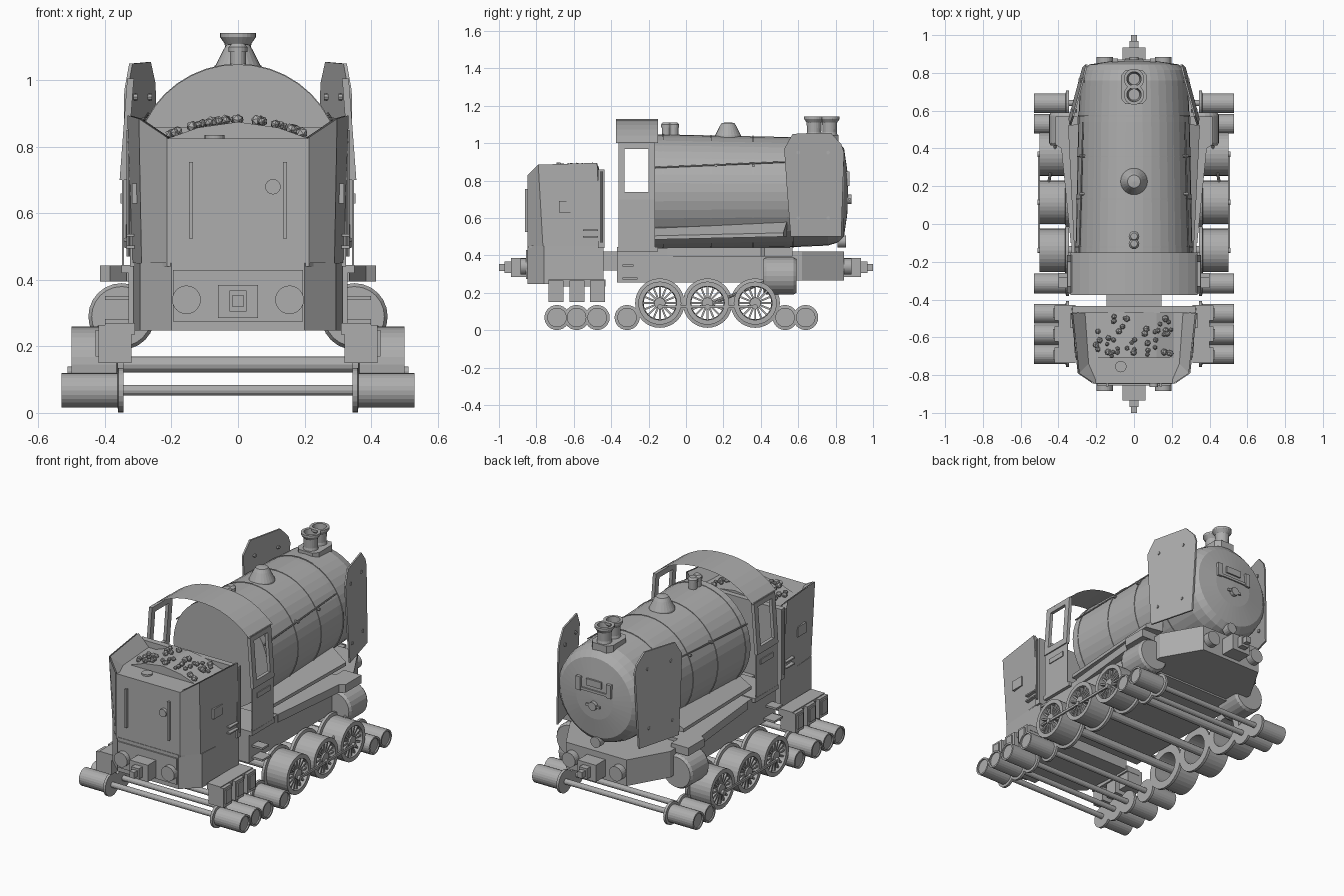
import bpy, bmesh, math, random
from mathutils import Matrix, Vector

cube = bpy.data.objects.get("Cube")
if cube:
    bpy.data.objects.remove(cube)

GREY = (0.42, 0.42, 0.42, 1)
mat = bpy.data.materials.new("plain_grey")
mat.use_nodes = True
mat.diffuse_color = GREY
mat.node_tree.nodes["Principled BSDF"].inputs["Base Color"].default_value = GREY


def finish(bm, name, mirror=False):
    bmesh.ops.remove_doubles(bm, verts=bm.verts[:], dist=1e-5)
    bmesh.ops.recalc_face_normals(bm, faces=bm.faces[:])
    me = bpy.data.meshes.new(name)
    bm.to_mesh(me)
    bm.free()
    me.materials.append(mat)
    ob = bpy.data.objects.new(name, me)
    bpy.context.collection.objects.link(ob)
    if mirror:
        ob.modifiers.new("mirror", "MIRROR").use_mirror_merge = False
    return ob


def prism(name, pts, axis, a, b, mirror=False, warp=None):
    """Extrude a polygon along an axis from a to b."""
    bm = bmesh.new()
    i = "XYZ".index(axis)

    def at(p, h):
        co = list(p)
        co.insert(i, h)
        return bm.verts.new(co)
    lo = [at(p, a) for p in pts]
    hi = [at(p, b) for p in pts]
    bm.faces.new(lo)
    bm.faces.new(hi)
    n = len(pts)
    for k in range(n):
        bm.faces.new((lo[k], lo[(k + 1) % n], hi[(k + 1) % n], hi[k]))
    if warp:
        for v in bm.verts:
            v.co = warp(v.co)
    return finish(bm, name, mirror)


def sheet(name, edge_a, edge_b, mirror=False):
    """Thin skin between two matching point rows."""
    bm = bmesh.new()
    a, b = [[bm.verts.new(p) for p in row] for row in (edge_a, edge_b)]
    for k in range(len(a) - 1):
        bm.faces.new((a[k], a[k + 1], b[k + 1], b[k]))
    return finish(bm, name, mirror)


def box(name, x, y, z, mirror=False):
    pts = [(x[0], y[0]), (x[1], y[0]), (x[1], y[1]), (x[0], y[1])]
    return prism(name, pts, "Z", z[0], z[1], mirror)


def lathe(name, prof, axis, c, mirror=False, seg=24):
    """Spin (radius, height) points about an axis through c."""
    bm = bmesh.new()
    put = {"X": lambda r, h: (h, r, 0), "Y": lambda r, h: (r, h, 0),
           "Z": lambda r, h: (r, 0, h)}[axis]
    vs = [bm.verts.new(Vector(put(r, h)) + Vector(c)) for r, h in prof]
    es = [bm.edges.new(p) for p in zip(vs, vs[1:])]
    ax = Vector([float(axis == k) for k in "XYZ"])
    bmesh.ops.spin(bm, geom=vs + es, cent=c, axis=ax, angle=math.tau, steps=seg, use_merge=True)
    return finish(bm, name, mirror)


def rod(name, r, h0, h1, axis, c, mirror=False, seg=24):
    return lathe(name, [(0, h0), (r, h0), (r, h1), (0, h1)], axis, c, mirror, seg)


def bar(name, p, q, r, mirror=False):
    p, q = Vector(p), Vector(q)
    m = Matrix.Translation((p + q) / 2) @ (q - p).to_track_quat("Z", "Y").to_matrix().to_4x4()
    bm = bmesh.new()
    bmesh.ops.create_cone(bm, cap_ends=True, segments=8, radius1=r, radius2=r,
                          depth=(q - p).length, matrix=m)
    return finish(bm, name, mirror)


def sym(half):
    """Complete a plan outline from its +x half."""
    return half + [(-x, y) for x, y in reversed(half)]


# Boiler with tapered shell and domed front
lathe("boiler", [(0, -.165), (.31, -.165), (.295, .54), (.285, .76), (.268, .815),
                 (.235, .845), (.12, .862), (0, .866)], "Y", (0, 0, .738), seg=40)
for y in (-.125, .13, .355, .57):
    r = .31 - .021 * (y + .165)
    lathe("boiler_band", [(r - .01, y), (r + .003, y), (r + .003, y + .006), (r - .01, y + .006)],
          "Y", (0, 0, .738), seg=40)
bar("boiler_handrail", (.29, -.165, .87), (.27, .54, .9), .004, True)
for y in (.16, .36):
    bar("handrail_stud", (.26, y, .88), (.288, y, .88), .008, True)
lathe("steam_dome", [(.075, 1), (.07, 1.04), (.045, 1.09), (.034, 1.108), (0, 1.112)], "Z", (0, .225, 0))
for y in (-.065, -.105):
    rod("whistle", .024, 1.02, 1.085, "Z", (0, y, 0), seg=16)
    lathe("whistle_cap", [(.028, 1.085), (.028, 1.1), (.018, 1.112), (0, 1.112)], "Z", (0, y, 0), seg=16)

# Twin chimney on a chamfered base
prism("chimney_base", sym([(.045, .635), (.07, .665), (.07, .785), (.045, .815)]), "Z", .98, 1.045)
for y in (.685, .768):
    lathe("chimney", [(.045, 1.03), (.038, 1.06), (.04, 1.11), (.054, 1.13), (.054, 1.143),
                      (.038, 1.143), (.03, 1.05), (0, 1.05)], "Z", (0, y, 0))

# Smokebox door fittings
box("door_plate", (-.05, .05), (.855, .872), (.81, .85))
box("door_rail", (-.1, .1), (.858, .872), (.775, .79))
box("door_bracket", (.085, .115), (.835, .875), (.77, .85), True)
rod("door_handle", .025, .86, .885, "Y", (0, 0, .7), seg=12)
box("door_lever", (-.045, .045), (.87, .88), (.693, .707))
rod("front_lamp", .032, .81, .855, "Y", (0, 0, .475), seg=16)


# Smoke deflectors, converging forward and leaning slightly inward
def lean(v):
    return Vector((v.x + .341 - .27 * (v.y - .54) - .03 * (v.z - .7), v.y, v.z))


prism("smoke_deflector", [(.56, .5), (.83, .5), (.845, .95), (.83, .995), (.775, 1.055),
                          (.57, 1.05), (.525, .97), (.54, .75)], "X", -.005, .005, True, lean)
for y, z in ((.6, .95), (.76, .95), (.6, .6), (.76, .6)):
    x = lean(Vector((0, y, z))).x
    bar("deflector_stud", (x - .015, y, z), (x + .009, y, z), .01, True)

# Main chassis, front deck, running boards and sloping shelves
prism("chassis", sym([(.33, -.37), (.33, .5)]), "Z", .255, .44)
prism("front_deck", sym([(.33, .45), (.33, .62), (.2, .845)]), "Z", .265, .42)


def shelf_slope(v):
    outer = .315 + .05 * (v.y + .165)
    top = .505 + .55 * (outer - v.x)
    return Vector((v.x, v.y, (top if v.z > .5 else .485) + .03 * max(v.y, 0)))


prism("side_shelf", [(.24, -.165), (.315, -.165), (.349, .52), (.24, .54)],
      "Z", 0, 1, True, shelf_slope)
prism("running_board", [(.3, -.1), (.335, -.1), (.385, .4), (.415, .42), (.415, .57), (.3, .57)],
      "Z", .395, .443, True)
lathe("cylinder", [(0, .415), (.09, .415), (.1, .43), (.1, .575), (.09, .59), (0, .59)],
      "Y", (.35, 0, .29), True)
box("cab_step", (.3, .4), (-.34, -.28), (.34, .352), True)
box("lower_step", (.3, .4), (-.34, -.26), (.27, .282), True)


# Cab sides around the window, and a thin arched roof
def side_lean(v):
    return Vector((v.x + .346 - .075 * max(v.z - .7, 0), v.y, v.z))


def cab_panel(name, y0, y1, z0, z1, half):
    prism(name, [(y0, z0), (y1, z0), (y1, z1), (y0, z1)], "X", -half, half, True, side_lean)


cab_panel("cab_lower_side", -.362, -.165, .44, .7, .003)
cab_panel("cab_waist", -.362, -.165, .7, .74, .01)
cab_panel("cab_rear_post", -.362, -.328, .74, .97, .01)
cab_panel("cab_front_post", -.2, -.165, .74, .97, .01)
cab_panel("cab_side_top", -.362, -.165, .97, 1.005, .01)
n = 14
arc = [(2 * k / n - 1) for k in range(n + 1)]
sheet("cab_roof", *[[(.335 * t, y, 1 + .13 * (1 - abs(t) ** 2.4)) for t in arc]
                    for y in (-.375, -.15)])
box("cab_floor", (-.35, .35), (-.37, -.15), (.42, .445))
box("cab_number_plate", (.346, .354), (-.32, -.2), (.63, .66), True)

# Driving wheels with spokes, and the coupling rod
DRIVERS = (-.14, .115, .37)
for y in DRIVERS:
    c = (0, y, .145)
    lathe("driver_tyre", [(.086, .345), (.132, .345), (.132, .362), (.115, .365), (.115, .5),
                          (.09, .5), (.086, .345)], "X", c, True, 32)
    rod("driver_hub", .03, .42, .498, "X", c, True, 16)
    rod("driver_axle", .024, -.43, .43, "X", c, seg=12)
    bm = bmesh.new()
    for k in range(16):
        m = (Matrix.Translation((.478, y, .145)) @ Matrix.Rotation(math.tau * k / 16, 4, "X")
             @ Matrix.Translation((0, 0, .058)) @ Matrix.Diagonal((.02, .01, .074, 1)))
        bmesh.ops.create_cube(bm, size=1, matrix=m)
    finish(bm, "driver_spokes", True)
    rod("crank_pin", .014, .49, .512, "X", (0, y, .125), True, 12)
box("coupling_rod", (.498, .508), (DRIVERS[0], DRIVERS[2]), (.118, .132), True)
bar("piston_rod", (.47, .115, .13), (.41, .45, .27), .008, True)

# Carrying wheels of engine and tender
for y in (-.69, -.585, -.475, -.315, .53, .64):
    c = (0, y, .068)
    lathe("carrying_wheel", [(0, .345), (.067, .345), (.067, .36), (.052, .362), (.052, .53),
                             (.042, .53), (.042, .522), (0, .522)], "X", c, True)
    rod("carrying_axle", .016, -.36, .36, "X", c, seg=12)

# Tender: chassis, body, bulkhead, outer walls and coal rails flaring to one rim
prism("tender_chassis", sym([(.2, -.848), (.295, -.76), (.315, -.44)]), "Z", .248, .45)
prism("tender_body", sym([(.213, -.845), (.265, -.765), (.3, -.46)]), "Z", .44, .825)
box("tender_bulkhead", (-.325, .325), (-.47, -.435), (.44, .86))
rim = [(.213, -.848, .828), (.298, -.79, .885), (.333, -.475, .895)]
sheet("tender_wall", [(.213, -.848, .45), (.29, -.765, .45), (.317, -.46, .45)], rim, True)
sheet("coal_rail", [(.205, -.82, .826), (.24, -.74, .826), (.26, -.46, .826)],
      [(x - .008, y, z) for x, y, z in rim], True)
prism("coal_bed", [(-.24, .815), (.24, .815), (.12, .858), (0, .875), (-.12, .858)], "Y", -.71, -.465)
random.seed(4)
bm = bmesh.new()
for k in range(48):
    x, y = random.uniform(-.21, .21), random.uniform(-.7, -.49)
    z = .882 - 1.1 * x * x
    m = (Matrix.Translation((x, y, z)) @ Matrix.Rotation(random.random() * 3, 4, "X")
         @ Matrix.Scale(random.uniform(.011, .019), 4))
    bmesh.ops.create_icosphere(bm, subdivisions=1, radius=1, matrix=m)
finish(bm, "coal_lumps")
rod("water_filler", .03, .82, .835, "Z", (-.07, -.755, 0))
box("tender_rear_rail", (.135, .147), (-.86, -.838), (.525, .755), True)
rod("tender_lamp", .023, -.862, -.835, "Y", (.105, 0, .68))
box("tender_side_plate", (.29, .318), (-.68, -.6), (.63, .69), True)
bar("tender_side_handrail", (.33, -.452, .47), (.33, -.452, .85), .005, True)
for z in (.495, .53):
    box("tender_step", (.3, .335), (-.55, -.47), (z, z + .008), True)

# Tender axle boxes and engine link
box("axle_beam", (.31, .4), (-.735, -.43), (.235, .27), True)
for y in (-.695, -.582, -.472):
    box("axle_box", (.32, .42), (y - .04, y + .04), (.15, .265), True)
    box("axle_box_cover", (.41, .428), (y - .025, y + .025), (.17, .25), True)
box("engine_link", (-.145, .145), (-.45, -.36), (.32, .42))

# Buffers and couplers at both ends
box("rear_buffer_plate", (-.195, .195), (-.856, -.84), (.275, .43))
for s, end in ((-1, "rear"), (1, "front")):
    rod(end + "_buffer", .043, s * .83, s * .885, "Y", (.155, 0, .34), True)
    prism(end + "_coupler", [(-.06, .285), (.06, .285), (.06, .385), (-.06, .385)], "Y", s * .84, s * .935)
    box(end + "_coupler_neck", (-.025, .025), (min(s * .93, s * .97), max(s * .93, s * .97)), (.305, .368))
    box(end + "_coupler_tip", (-.016, .016), (min(s * .96, s), max(s * .96, s)), (.318, .355))
